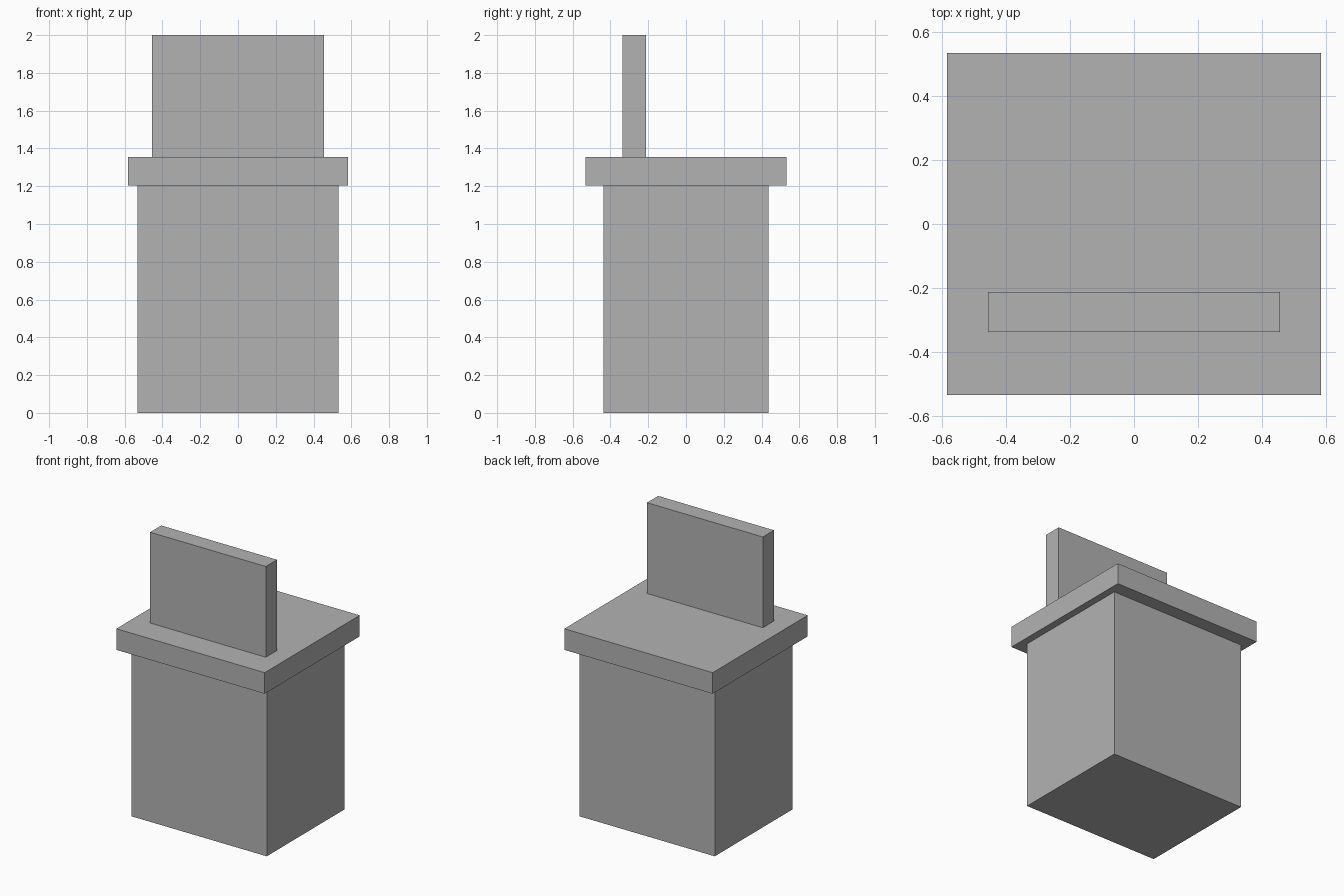
import bpy

if "Cube" in bpy.data.objects:
    bpy.data.objects.remove(bpy.data.objects["Cube"])

grey = bpy.data.materials.new("plain grey")
grey.diffuse_color = (0.45, 0.45, 0.45, 1.0)
grey.use_nodes = True
grey.node_tree.nodes["Principled BSDF"].inputs["Base Color"].default_value = grey.diffuse_color


def box(name, x, y, z):
    """Axis-aligned block from (min, max) ranges."""
    ranges = (x, y, z)
    bpy.ops.mesh.primitive_cube_add(size=1, location=[(a + b) / 2 for a, b in ranges])
    obj = bpy.context.object
    obj.name = name
    obj.scale = [b - a for a, b in ranges]
    bpy.ops.object.transform_apply(location=False, rotation=False, scale=True)
    obj.data.materials.append(grey)
    return obj


# Tall block body
box("base", (-0.532, 0.532), (-0.437, 0.437), (0.0, 1.205))
# Overhanging slab
box("top_slab", (-0.583, 0.583), (-0.533, 0.533), (1.205, 1.355))
# Upright panel near the front
box("upright_panel", (-0.455, 0.455), (-0.337, -0.212), (1.355, 2.0))
